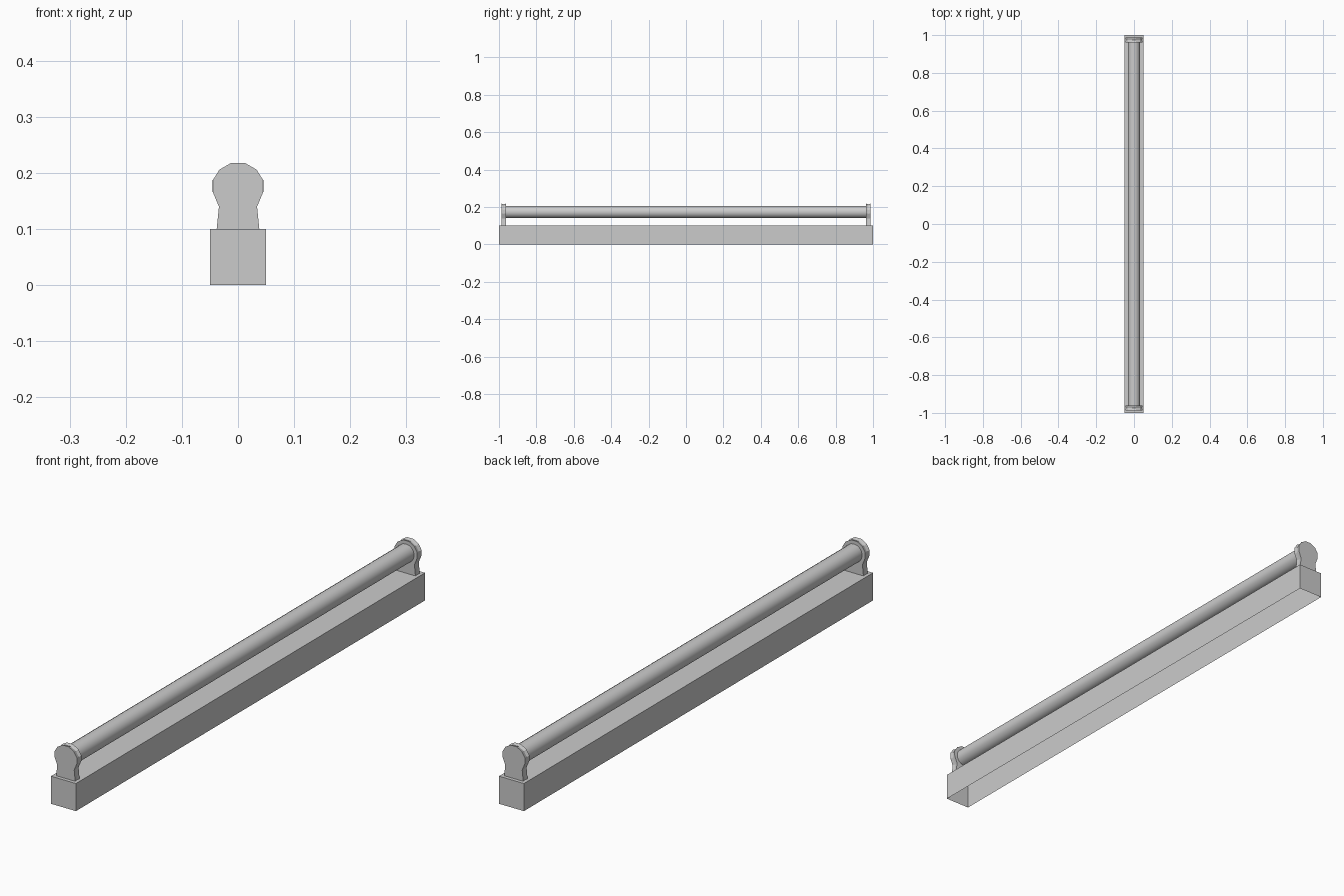
import bpy, bmesh, math

if "Cube" in bpy.data.objects:
    bpy.data.objects.remove(bpy.data.objects["Cube"])


def make_object(name, bm):
    bmesh.ops.recalc_face_normals(bm, faces=bm.faces)
    mesh = bpy.data.meshes.new(name)
    bm.to_mesh(mesh)
    bm.free()
    ob = bpy.data.objects.new(name, mesh)
    bpy.context.collection.objects.link(ob)
    return ob


def loft(name, rings, caps=True):
    bm = bmesh.new()
    loops = [[bm.verts.new(p) for p in ring] for ring in rings]
    n = len(loops[0])
    for a, b in zip(loops, loops[1:]):
        for i in range(n):
            j = (i + 1) % n
            bm.faces.new((a[i], a[j], b[j], b[i]))
    if caps:
        bm.faces.new(loops[0])
        bm.faces.new(loops[-1])
    return make_object(name, bm)


# Base housing: sheet box, open underneath
bm = bmesh.new()
bmesh.ops.create_cube(bm, size=1)
for v in bm.verts:
    v.co = (v.co.x * 0.1, v.co.y * 2, v.co.z * 0.1 + 0.05)
bm.normal_update()
bottom = [f for f in bm.faces if f.normal.z < -0.5]
bmesh.ops.delete(bm, geom=bottom, context='FACES_ONLY')
housing = make_object("base_housing", bm)
# outward normals on the open shell
for p in housing.data.polygons:
    if p.normal.dot(p.center - housing.location) < 0:
        p.flip()

# End holders: keyhole-shaped plates with a slight groove round the rim
half = [(0.038, 0.1), (0.034, 0.14), (0.045, 0.166), (0.045, 0.187),
        (0.033, 0.206), (0.012, 0.218)]
profile = half + [(-x, z) for x, z in reversed(half)]


def section(y, scale):
    return [(x * scale, y, 0.1 + (z - 0.1) * scale) for x, z in profile]


for side, label in ((-1, "front"), (1, "back")):
    loft(label + "_tube_holder",
         [section(side * 0.962, 1), section(side * 0.974, 0.965),
          section(side * 0.987, 1)])

# Lamp tube
N, R, ZC = 16, 0.033, 0.173
ring = [(R * math.cos(2 * math.pi * i / N), ZC + R * math.sin(2 * math.pi * i / N))
        for i in range(N)]
tube = loft("lamp_tube", [[(x, y, z) for x, z in ring] for y in (-0.965, 0.965)])
bpy.context.view_layer.objects.active = tube
tube.select_set(True)
bpy.ops.object.shade_smooth_by_angle(angle=math.radians(40))
